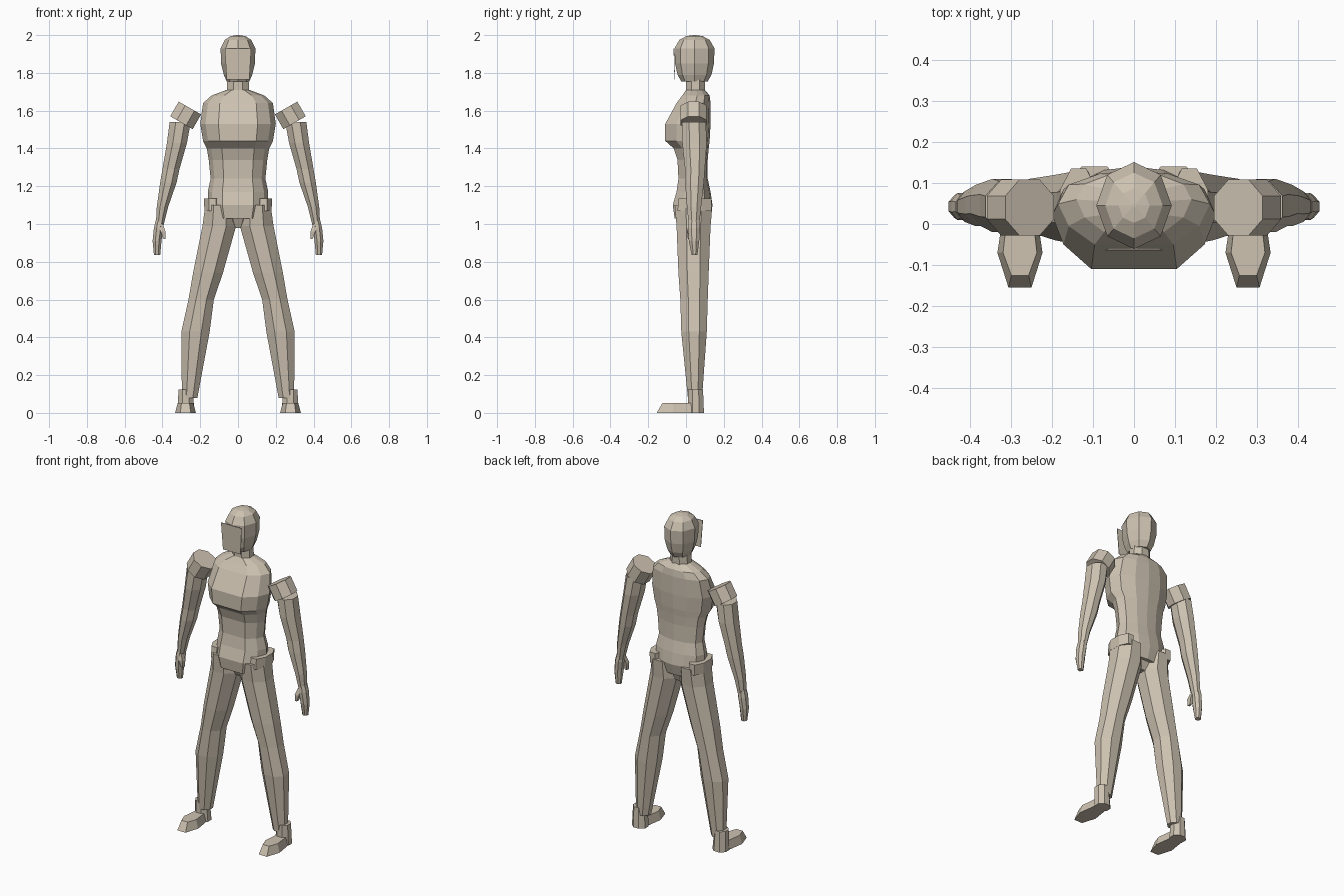
import bpy
import bmesh
from math import cos, sin, pi
from mathutils import Matrix, Vector

default_cube = bpy.data.objects.get("Cube")
if default_cube:
    bpy.data.objects.remove(default_cube, do_unlink=True)

clay = bpy.data.materials.new("warm_beige")
clay.use_nodes = True
beige = (0.61, 0.54, 0.44, 1)
clay.diffuse_color = beige
clay.node_tree.nodes["Principled BSDF"].inputs["Base Color"].default_value = beige


def finish(name, bm):
    """Turn a bmesh into a flat shaded object with the clay material."""
    bmesh.ops.recalc_face_normals(bm, faces=bm.faces)
    mesh = bpy.data.meshes.new(name)
    bm.to_mesh(mesh)
    bm.free()
    mesh.materials.append(clay)
    obj = bpy.data.objects.new(name, mesh)
    bpy.context.scene.collection.objects.link(obj)
    return obj


def skin(name, rings):
    """Join rings of points into a closed tube."""
    bm = bmesh.new()
    loops = [[bm.verts.new(point) for point in ring] for ring in rings]
    for low, high in zip(loops, loops[1:]):
        for i in range(len(low)):
            j = (i + 1) % len(low)
            bm.faces.new((low[i], low[j], high[j], high[i]))
    bm.faces.new(loops[0])
    bm.faces.new(loops[-1])
    return finish(name, bm)


def octagon(left, right, front, back, z, turn=0.5):
    """Eight sided ring that fills the given extents at a height."""
    grow = 1 / cos(pi / 8) if turn else 1
    cx, cy = (left + right) / 2, (front + back) / 2
    rx, ry = (right - left) / 2 * grow, (back - front) / 2 * grow
    angles = [(i + turn) * pi / 4 for i in range(8)]
    return [(cx + rx * cos(a), cy + ry * sin(a), z) for a in angles]


def box_ring(left, right, front, back, z):
    return [(left, front, z), (right, front, z), (right, back, z), (left, back, z)]


def mirrored(name, rings):
    """Build a limb part on the left and its mirror image on the right."""
    skin("left_" + name, rings)
    skin("right_" + name, [[(-p[0], p[1], p[2]) for p in ring] for ring in rings])


# Torso: broad flat chest, narrow waist and tapered pelvis
half_outline = [(0, -1), (0.52, -1), (0.86, -0.5), (1, 0.1), (0.86, 0.62), (0.45, 0.92)]
outline = half_outline + [(0, 1)] + [(-x, y) for x, y in half_outline[:0:-1]]


def torso_ring(z, width, front, back):
    middle, depth = (front + back) / 2, (back - front) / 2
    return [(x * width, middle + y * depth, z) for x, y in outline]


skin("torso", [torso_ring(*row) for row in [
    (1.03, 0.14, -0.06, 0.12),
    (1.1, 0.16, -0.07, 0.14),
    (1.17, 0.16, -0.05, 0.13),
    (1.24, 0.145, -0.04, 0.115),
    (1.34, 0.155, -0.045, 0.115),
    (1.4, 0.165, -0.065, 0.12),
    (1.44, 0.185, -0.11, 0.125),
    (1.53, 0.2, -0.11, 0.13),
    (1.64, 0.185, -0.05, 0.13),
    (1.68, 0.14, -0.02, 0.125),
    (1.71, 0.06, 0.0, 0.1),
]])
skin("crotch", [
    octagon(-0.035, 0.035, 0, 0.08, 0.98),
    octagon(-0.09, 0.09, -0.04, 0.11, 1.06),
])

# Neck, faceted head and thin flat face plate
skin("neck", [
    octagon(-0.06, 0.06, 0, 0.1, 1.69),
    octagon(-0.055, 0.055, 0, 0.1, 1.79),
])
skin("head", [octagon(-w, w, 0.045 - d, 0.045 + d, z, 0) for z, w, d in [
    (1.755, 0.06, 0.07),
    (1.79, 0.075, 0.09),
    (1.85, 0.09, 0.103),
    (1.93, 0.092, 0.106),
    (1.975, 0.07, 0.08),
    (1.995, 0.038, 0.042),
    (2.0, 0.005, 0.005),
]])
skin("face_plate", [
    box_ring(-0.06, 0.06, -0.061, -0.058, 1.765),
    box_ring(-0.07, 0.07, -0.066, -0.063, 1.93),
])

# Tilted shoulder caps
for side, prefix in ((1, "left"), (-1, "right")):
    axis = Vector((side * 0.5, 0, -0.87))
    place = Matrix.Translation((side * 0.277, 0.04, 1.575))
    bm = bmesh.new()
    bmesh.ops.create_cone(
        bm, cap_ends=True, segments=8, radius1=0.074, radius2=0.074, depth=0.09,
        matrix=place @ axis.to_track_quat("Z", "Y").to_matrix().to_4x4()
        @ Matrix.Rotation(pi / 8, 4, "Z"))
    finish(prefix + "_shoulder", bm)

# Arms, hands and thumbs
mirrored("arm", [octagon(*row) for row in [
    (0.395, 0.435, 0.015, 0.07, 0.99),
    (0.37, 0.43, 0.005, 0.08, 1.09),
    (0.325, 0.412, -0.005, 0.095, 1.22),
    (0.31, 0.4, -0.005, 0.1, 1.29),
    (0.27, 0.376, -0.02, 0.11, 1.43),
    (0.25, 0.362, -0.02, 0.105, 1.54),
]])
mirrored("hand", [octagon(*row) for row in [
    (0.412, 0.445, 0.03, 0.06, 0.835),
    (0.405, 0.452, 0.015, 0.07, 0.91),
    (0.395, 0.445, 0.01, 0.075, 0.98),
    (0.395, 0.435, 0.015, 0.07, 1.02),
]])
mirrored("thumb", [
    box_ring(0.384, 0.395, 0.01, 0.03, 0.92),
    box_ring(0.384, 0.41, 0.005, 0.035, 0.96),
    box_ring(0.398, 0.42, 0.015, 0.04, 1.0),
])

# Legs spread outwards down to the ankles
mirrored("leg", [octagon(*row) for row in [
    (0.215, 0.297, 0.01, 0.085, 0.08),
    (0.15, 0.3, -0.025, 0.11, 0.43),
    (0.128, 0.262, -0.03, 0.115, 0.6),
    (0.08, 0.238, -0.04, 0.12, 0.74),
    (0.01, 0.188, -0.05, 0.13, 0.99),
    (0.02, 0.173, -0.06, 0.14, 1.1),
]])
mirrored("hip_joint", [
    octagon(0.09, 0.178, -0.045, 0.135, 1.07),
    octagon(0.09, 0.18, -0.04, 0.135, 1.135),
])

# Heel blocks and wedge shaped feet
mirrored("heel", [
    octagon(0.23, 0.32, 0.01, 0.095, 0),
    octagon(0.24, 0.315, 0.01, 0.09, 0.125),
])
sole = [(-0.028, -0.155), (0.028, -0.155), (0.055, -0.07), (0.04, 0.03),
        (-0.04, 0.03), (-0.055, -0.07)]
mirrored("foot", [
    [(0.278 + x, y, 0) for x, y in sole],
    [(0.278 + x * 0.75, max(y, -0.125), 0.052) for x, y in sole],
])
